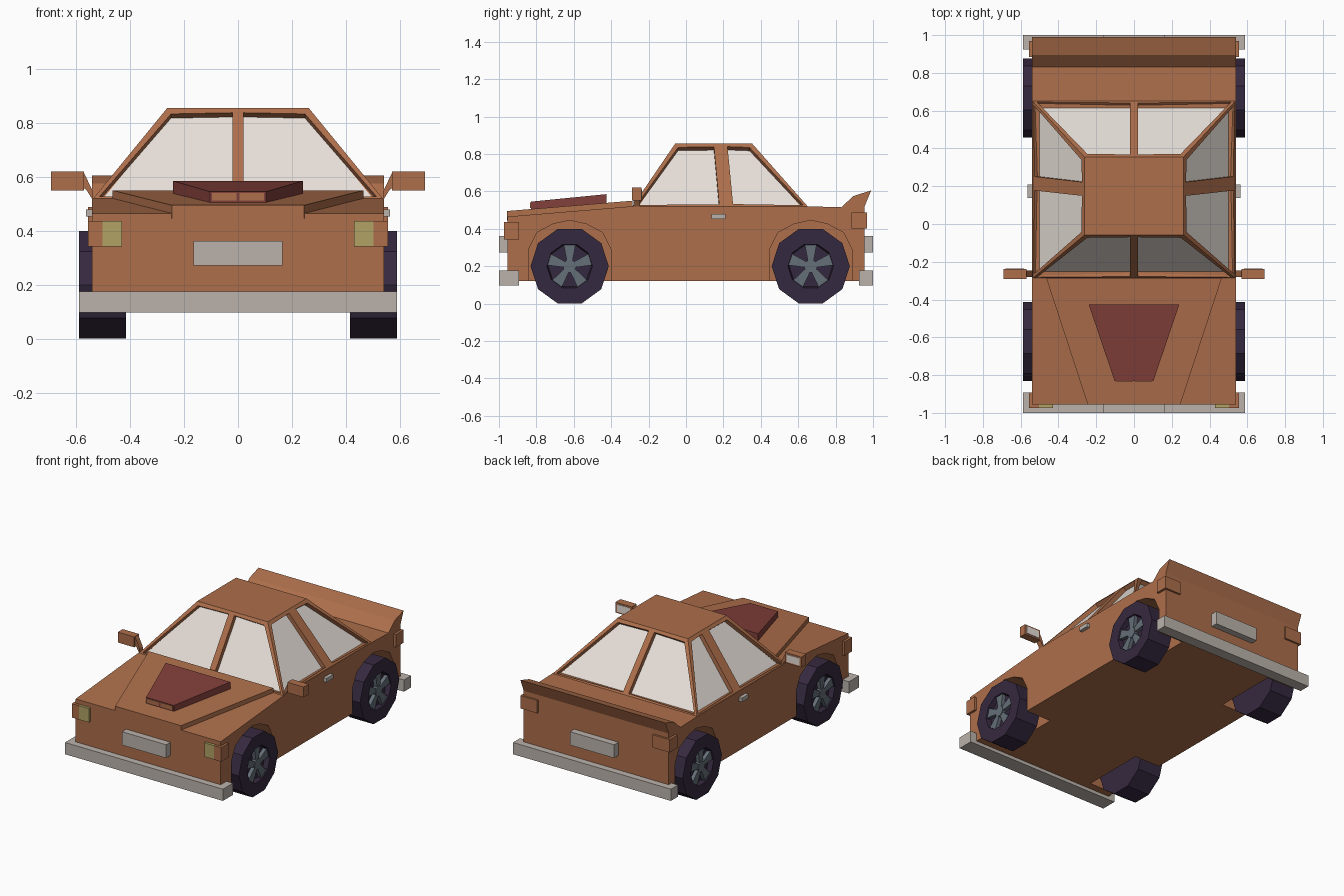
import bpy, bmesh, math
from mathutils import Vector

if "Cube" in bpy.data.objects:
    bpy.data.objects.remove(bpy.data.objects["Cube"])


def material(name, rgb):
    m = bpy.data.materials.new(name)
    m.diffuse_color = (*rgb, 1)
    m.use_nodes = True
    m.node_tree.nodes["Principled BSDF"].inputs["Base Color"].default_value = m.diffuse_color
    return m


BODY = material("copper paint", (0.42, 0.158, 0.07))
GLASS = material("pale glass", (0.80, 0.74, 0.69))
TRIM = material("grey trim", (0.50, 0.45, 0.41))
TYRE = material("dark rubber", (0.036, 0.022, 0.05))
RIM = material("steel rim", (0.13, 0.16, 0.19))
RED = material("dark red", (0.22, 0.05, 0.043))
LAMP = material("yellow lamp", (0.44, 0.36, 0.13))


def finish(name, bm, *mats):
    bmesh.ops.recalc_face_normals(bm, faces=bm.faces)
    me = bpy.data.meshes.new(name)
    bm.to_mesh(me)
    bm.free()
    for m in mats:
        me.materials.append(m)
    ob = bpy.data.objects.new(name, me)
    bpy.context.collection.objects.link(ob)
    return ob


def loft(name, rings, mat):
    """Bridge equal-length point rings and cap both ends."""
    bm = bmesh.new()
    vs = [[bm.verts.new(p) for p in r] for r in rings]
    n = len(rings[0])
    for a, b in zip(vs, vs[1:]):
        for i in range(n):
            j = (i + 1) % n
            bm.faces.new((a[i], a[j], b[j], b[i]))
    bm.faces.new(vs[0])
    bm.faces.new(vs[-1])
    return finish(name, bm, mat)


def prism(name, profile, x0, x1, mat):
    return loft(name, [[(x, y, z) for y, z in profile] for x in (x0, x1)], mat)


def box(name, x, y, z, mat):
    return prism(name, [(y[0], z[0]), (y[1], z[0]), (y[1], z[1]), (y[0], z[1])], x[0], x[1], mat)


def side(s, a, b):
    return tuple(sorted((s * a, s * b)))


# Body shell with upturned tail spoiler
body = prism("body", [(-0.955, 0.12), (-0.955, 0.465), (-0.29, 0.52), (0.65, 0.52), (0.83, 0.515),
                      (0.895, 0.575), (0.99, 0.605), (0.955, 0.52), (0.955, 0.12)], -0.54, 0.54, BODY)

# Wheel wells cut out of the body
WHEEL_Y = (-0.622, 0.667)
half = [(0.22, 0.0), (0.22, 0.29), (0.175, 0.38), (0.09, 0.425)]
arch = half + [(0, 0.445)] + [(-y, z) for y, z in reversed(half)]
for wy in WHEEL_Y:
    for s in (-1, 1):
        cutter = prism("well_cutter", [(wy + y, z) for y, z in arch], *side(s, 0.35, 0.7), BODY)
        cutter.hide_render = True
        mod = body.modifiers.new("well", 'BOOLEAN')
        mod.operation, mod.object, mod.solver = 'DIFFERENCE', cutter, 'EXACT'
        bpy.context.view_layer.objects.active = body
        bpy.ops.object.modifier_apply(modifier=mod.name)
        bpy.data.objects.remove(cutter)

# Raised hood panel, widening towards the windscreen
loft("hood", [[(-w, y, z - 0.05), (w, y, z - 0.05), (w, y, z), (-w, y, z)]
              for w, y, z in ((0.245, -0.956, 0.495), (0.465, -0.285, 0.55))], BODY)

# Hood scoop with two nostrils
loft("hood_scoop", [[(-w, y, z - 0.06), (w, y, z - 0.06), (w, y, z), (-w, y, z)]
                    for w, y, z in ((0.103, -0.83, 0.545), (0.24, -0.425, 0.585))], RED)
for s in (-1, 1):
    box("scoop_nostril", side(s, 0.006, 0.096), (-0.834, -0.826), (0.512, 0.54), BODY)

# Cabin: tapered sides split into panels, windows inset and recessed
ZB, ZT = 0.515, 0.855
bm = bmesh.new()
windows = []


def panel(a, b, c, d, window=True):
    f = bm.faces.new([bm.verts.new(p) for p in (a, b, c, d)])
    if window:
        windows.append(f)


F, R, f, r = -0.29, 0.655, -0.058, 0.354     # front and rear y at base, then at roof
W, w = 0.54, 0.262                           # half widths at base and roof
for s in (-1, 1):
    panel((0, F, ZB), (s * W, F, ZB), (s * w, f, ZT), (0, f, ZT))
    panel((0, R, ZB), (s * W, R, ZB), (s * w, r, ZT), (0, r, ZT))
    cuts = [(F, f), (0.199, 0.17), (0.231, 0.2), (R, r)]
    for i, ((b0, t0), (b1, t1)) in enumerate(zip(cuts, cuts[1:])):
        panel((s * W, b0, ZB), (s * W, b1, ZB), (s * w, t1, ZT), (s * w, t0, ZT), i != 1)
panel((-w, f, ZT), (w, f, ZT), (w, r, ZT), (-w, r, ZT), False)
centre = Vector((0, 0.18, 0.6))
for face in bm.faces:
    face.normal_update()
    if face.normal.dot(face.calc_center_median() - centre) < 0:
        face.normal_flip()
bmesh.ops.inset_individual(bm, faces=windows, thickness=0.03)
bmesh.ops.inset_individual(bm, faces=windows, thickness=0.0, depth=-0.028)
for face in windows:
    face.material_index = 1
bmesh.ops.remove_doubles(bm, verts=bm.verts, dist=0.0005)
finish("cabin", bm, BODY, GLASS)

# Bumpers and blank plates
box("front_bumper", (-0.588, 0.588), (-1.0, -0.893), (0.097, 0.176), TRIM)
box("rear_bumper", (-0.588, 0.588), (0.925, 1.0), (0.097, 0.176), TRIM)
box("front_plate", (-0.165, 0.165), (-1.0, -0.95), (0.272, 0.362), TRIM)
box("rear_plate", (-0.165, 0.165), (0.95, 1.0), (0.272, 0.362), TRIM)

for s in (-1, 1):
    # Lamps wrapping the corners
    box("headlamp", side(s, 0.43, 0.502), (-0.973, -0.9), (0.342, 0.436), LAMP)
    box("front_indicator", side(s, 0.502, 0.556), (-0.973, -0.893), (0.342, 0.436), BODY)
    box("tail_lamp", side(s, 0.43, 0.556), (0.885, 0.968), (0.402, 0.488), BODY)
    # Door handle
    box("door_handle", side(s, 0.53, 0.563), (0.137, 0.21), (0.453, 0.48), TRIM)
    # Wing mirror with stalk and glass
    box("wing_mirror", side(s, 0.57, 0.692), (-0.29, -0.238), (0.55, 0.62), BODY)
    box("mirror_glass", side(s, 0.582, 0.68), (-0.24, -0.235), (0.56, 0.61), GLASS)
    loft("mirror_stalk", [[(s * x, y, z) for x, z in ((0.535, 0.51), (0.56, 0.55), (0.572, 0.56),
                                                     (0.572, 0.618), (0.538, 0.548))]
                          for y in (-0.28, -0.245)], BODY)

# Wheels: ten-sided tyre with dished face, hub and five flared spokes
HUB_Z = 0.2


def circle(s, x, rad, wy, n=10):
    return [(s * x, wy + rad * math.cos(math.tau * i / n), HUB_Z + rad * math.sin(math.tau * i / n))
            for i in range(n)]


for wy in WHEEL_Y:
    for s in (-1, 1):
        loft("tyre", [circle(s, x, rad, wy) for x, rad in
                      ((0.415, 0.209), (0.588, 0.209), (0.588, 0.122), (0.555, 0.115))], TYRE)
        loft("wheel_hub", [circle(s, x, 0.036, wy) for x in (0.55, 0.584)], RIM)
        for k in range(5):
            a = math.pi / 2 + k * math.tau / 5
            pts = [(wy + rd * math.cos(a) - t * math.sin(a), HUB_Z + rd * math.sin(a) + t * math.cos(a))
                   for rd, t in ((0.02, -0.014), (0.117, -0.032), (0.117, 0.032), (0.02, 0.014))]
            prism("wheel_spoke", pts, s * 0.55, s * 0.58, RIM)
